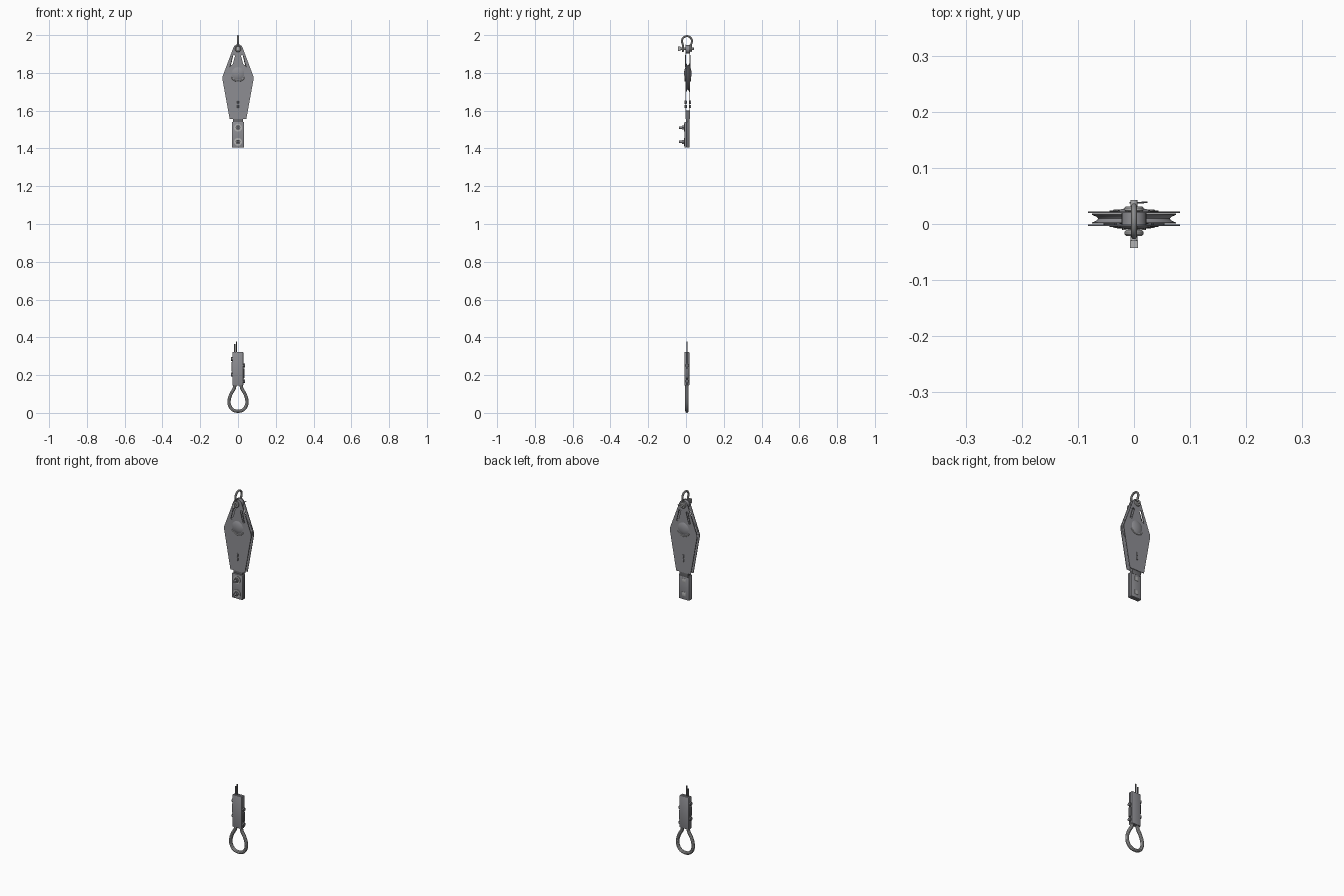
import bpy, bmesh, math
from mathutils import Vector, Matrix

if "Cube" in bpy.data.objects:
    bpy.data.objects.remove(bpy.data.objects["Cube"])


def material(name, rgb):
    m = bpy.data.materials.new(name)
    m.diffuse_color = (*rgb, 1)
    m.use_nodes = True
    m.node_tree.nodes["Principled BSDF"].inputs["Base Color"].default_value = m.diffuse_color
    return m


STEEL = material("grey steel", (0.27, 0.27, 0.29))
LIGHT = material("light galvanised steel", (0.45, 0.45, 0.45))
DARK = material("dark steel", (0.16, 0.16, 0.17))
YC = 0.0095          # mid plane of the pulley
AX = {'x': Matrix.Rotation(math.pi / 2, 4, 'Y'),
      'y': Matrix.Rotation(-math.pi / 2, 4, 'X'),
      'z': Matrix.Identity(4)}


def finish(ob, name, mat, smooth=True):
    ob.name = name
    ob.data.materials.clear()
    ob.data.materials.append(mat)
    bpy.ops.object.select_all(action='DESELECT')
    ob.select_set(True)
    bpy.context.view_layer.objects.active = ob
    if ob.type == 'CURVE':
        bpy.ops.object.convert(target='MESH')
    if smooth:
        bpy.ops.object.shade_smooth_by_angle(angle=math.radians(35))
    return ob


def add(data, name):
    ob = bpy.data.objects.new(name, data)
    bpy.context.collection.objects.link(ob)
    return ob


def from_bm(bm, name, mat, smooth=True):
    bmesh.ops.recalc_face_normals(bm, faces=bm.faces)
    me = bpy.data.meshes.new(name)
    bm.to_mesh(me)
    bm.free()
    return finish(add(me, name), name, mat, smooth)


def box(name, lo, hi, mat, bevel=0.002):
    bm = bmesh.new()
    bmesh.ops.create_cube(bm, size=1)
    lo, hi = Vector(lo), Vector(hi)
    for v in bm.verts:
        v.co = Vector((lo[i] + (v.co[i] + 0.5) * (hi[i] - lo[i]) for i in range(3)))
    if bevel:
        bmesh.ops.bevel(bm, geom=bm.edges[:], offset=bevel, segments=2,
                        affect='EDGES', profile=0.5)
    return from_bm(bm, name, mat)


def lathe(name, profile, centre, mat, axis='y', sides=32):
    """Spin (radius, height) points around an axis through centre."""
    bm = bmesh.new()
    vs = [bm.verts.new((r, 0, h)) for r, h in profile]
    es = [bm.edges.new(p) for p in zip(vs, vs[1:])]
    bmesh.ops.spin(bm, geom=vs + es, cent=(0, 0, 0), axis=(0, 0, 1),
                   angle=2 * math.pi, steps=sides)
    bmesh.ops.remove_doubles(bm, verts=bm.verts, dist=1e-5)
    bm.transform(Matrix.Translation(centre) @ AX[axis])
    return from_bm(bm, name, mat)


def cyl(name, r, a, b, centre, mat, axis='y', sides=24):
    return lathe(name, [(0, a), (r, a), (r, b), (0, b)], centre, mat, axis, sides)


def tube(name, pts, r, mat, cyclic=False):
    cu = bpy.data.curves.new(name, 'CURVE')
    cu.dimensions = '3D'
    cu.bevel_depth, cu.bevel_resolution = r, 3
    cu.use_fill_caps, cu.resolution_u = True, 8
    s = cu.splines.new('BEZIER')
    s.bezier_points.add(len(pts) - 1)
    for bp, p in zip(s.bezier_points, pts):
        bp.co = p
        bp.handle_left_type = bp.handle_right_type = 'AUTO'
    s.use_cyclic_u = cyclic
    return finish(add(cu, name), name, mat)


def plate(name, loops, y, thick, mat):
    """Flat sheet in the xz plane; loops after the first are holes."""
    cu = bpy.data.curves.new(name, 'CURVE')
    cu.dimensions, cu.fill_mode, cu.extrude = '2D', 'BOTH', thick / 2
    for loop in loops:
        s = cu.splines.new('POLY')
        s.points.add(len(loop) - 1)
        for p, (x, z) in zip(s.points, loop):
            p.co = (x, z, 0, 1)
        s.use_cyclic_u = True
    ob = add(cu, name)
    ob.rotation_euler = (math.pi / 2, 0, 0)
    ob.location = (0, y, 0)
    return finish(ob, name, mat)


def arc(cx, cz, r, a0, a1, n):
    return [(cx + r * math.cos(math.radians(a0 + (a1 - a0) * i / n)),
             cz + r * math.sin(math.radians(a0 + (a1 - a0) * i / n))) for i in range(n + 1)]


def slot(x0, z0, x1, z1, r):
    a = math.degrees(math.atan2(z1 - z0, x1 - x0))
    return arc(x0, z0, r, a + 90, a + 270, 6) + arc(x1, z1, r, a - 90, a + 90, 6)


# Kite-shaped cheek plates with two slanted slots each
outline = ([(0.044, 1.555), (0.082, 1.765), (0.082, 1.78)]
           + arc(0, 1.925, 0.026, 20, 160, 10)
           + [(-0.082, 1.78), (-0.082, 1.765), (-0.044, 1.555)])
slots = [slot(s * 0.036, 1.835, s * 0.021, 1.89, 0.005) for s in (1, -1)]
for side, s in (("front", -1), ("back", 1)):
    y = YC + s * 0.0115
    plate(side + "_cheek_plate", [outline] + slots, y, 0.003, STEEL)
    # low pressed dome with a lighter lower lip
    lathe(side + "_axle_dome", [(0.036, 0), (0.03, s * 0.003), (0.016, s * 0.007), (0, s * 0.008)],
          (0, y, 1.797), STEEL)
    tube(side + "_dome_lip", [(x, y + s * 0.002, z) for x, z in arc(0, 1.797, 0.041, 210, 330, 6)],
         0.003, LIGHT)
    # small raised ribs near the bottom
    for i, z in enumerate((1.645, 1.622)):
        box(f"{side}_rib_{i}", (-0.004, y - 0.006, z - 0.009), (0.004, y + 0.006, z + 0.009), STEEL)
    # raised rims along the slots
    for x in (1, -1):
        tube(f"{side}_slot_rim_{x}", [(x * 0.042, y + s * 0.0015, 1.832),
             (x * 0.034, y + s * 0.0015, 1.863), (x * 0.027, y + s * 0.0015, 1.893)], 0.002, DARK)

# Grooved sheave, its axle and spacers between the plates
lathe("sheave", [(0, -0.009), (0.075, -0.009), (0.075, -0.007), (0.066, -0.003), (0.064, 0),
                 (0.066, 0.003), (0.075, 0.007), (0.075, 0.009), (0, 0.009)],
      (0, YC, 1.775), STEEL, sides=48)
cyl("top_spacer", 0.022, -0.01, 0.01, (0, YC, 1.925), STEEL)
box("bottom_spacer", (-0.027, 0.0, 1.53), (0.027, 0.019, 1.6), DARK)

# Shackle bow, lugs, screw pin and split pin
SY, PZ = 0.005, 1.927
bow = [(0, SY + dy, z) for dy, z in arc(0, 1.968, 0.0265, -30, 210, 12)]
bow = [(0, SY + 0.021, PZ)] + bow + [(0, SY - 0.021, PZ)]
tube("shackle_bow", bow, 0.0055, LIGHT)
for n, y in (("front", -0.016), ("back", 0.0265)):
    lathe(n + "_shackle_lug", [(0, -0.005), (0.014, -0.005), (0.017, -0.002), (0.017, 0.002),
                               (0.014, 0.005), (0, 0.005)], (0, y, PZ), LIGHT)
cyl("shackle_pin", 0.0065, -0.03, 0.043, (0, 0, PZ), LIGHT)
plate("pin_eye", [[(-0.007, PZ - 0.012), (0.007, PZ - 0.012), (0.007, PZ + 0.012),
                   (-0.007, PZ + 0.012)]], -0.036, 0.013, LIGHT)
tube("split_pin", [(-0.008, 0.038, PZ), (0.01, 0.038, PZ), (0.024, 0.039, PZ + 0.001)], 0.0015, DARK)

# Two-bolt clamp hanging below the pulley
for n, y0, y1 in (("front", -0.008, 0.0045), ("back", 0.0055, 0.018)):
    box("upper_clamp_" + n, (-0.032, y0, 1.405), (0.032, y1, 1.54), STEEL, 0.003)
for i, z in enumerate((1.51, 1.435)):
    cyl(f"clamp_washer_{i}", 0.021, -0.011, -0.007, (0, 0, z), LIGHT)
    cyl(f"clamp_nut_{i}", 0.0125, -0.02, -0.01, (0, 0, z), STEEL, sides=6)
    cyl(f"clamp_bolt_{i}", 0.0065, -0.036, 0.01, (0, 0, z), STEEL)
    box(f"clamp_bolt_head_{i}", (-0.011, 0.015, z - 0.011), (0.011, 0.0195, z + 0.011), LIGHT, 0.001)

# Teardrop rope eye with thimble
LY = 0.005
half = [(0.026, 0.0155), (0.043, 0.036), (0.047, 0.064), (0.037, 0.1), (0.02, 0.13), (0.01, 0.16)]
eye = [(0, 0.009)] + half + [(-x, z) for x, z in reversed(half)]
tube("rope_eye", [(x, LY, z) for x, z in eye], 0.009, LIGHT, True)

# Long sleeve clamp gripping the rope
for n, y0, y1 in (("front", LY - 0.013, LY - 0.0005), ("back", LY + 0.0005, LY + 0.013)):
    box("lower_clamp_" + n, (-0.029, y0, 0.145), (0.028, y1, 0.323), STEEL, 0.004)
# side saddles and nuts, staggered left and right
for n, s, dz in (("right", 1, 0), ("left", -1, 0.035)):
    box(f"{n}_saddle", (s * 0.03 - 0.005, LY - 0.008, 0.183 + dz),
        (s * 0.03 + 0.005, LY + 0.008, 0.236 + dz), DARK, 0.003)
    for i, z in enumerate((0.168, 0.251)):
        cyl(f"{n}_nut_{i}", 0.010, -0.006, 0.006, (s * 0.03, LY, z + dz), DARK, 'x', 12)

# Cut rope ends above the clamp
for i, (x, top) in enumerate(((-0.018, 0.365), (-0.008, 0.378))):
    cyl(f"rope_end_{i}", 0.0035, 0.3, top, (x, LY, 0), DARK, 'z', 12)
